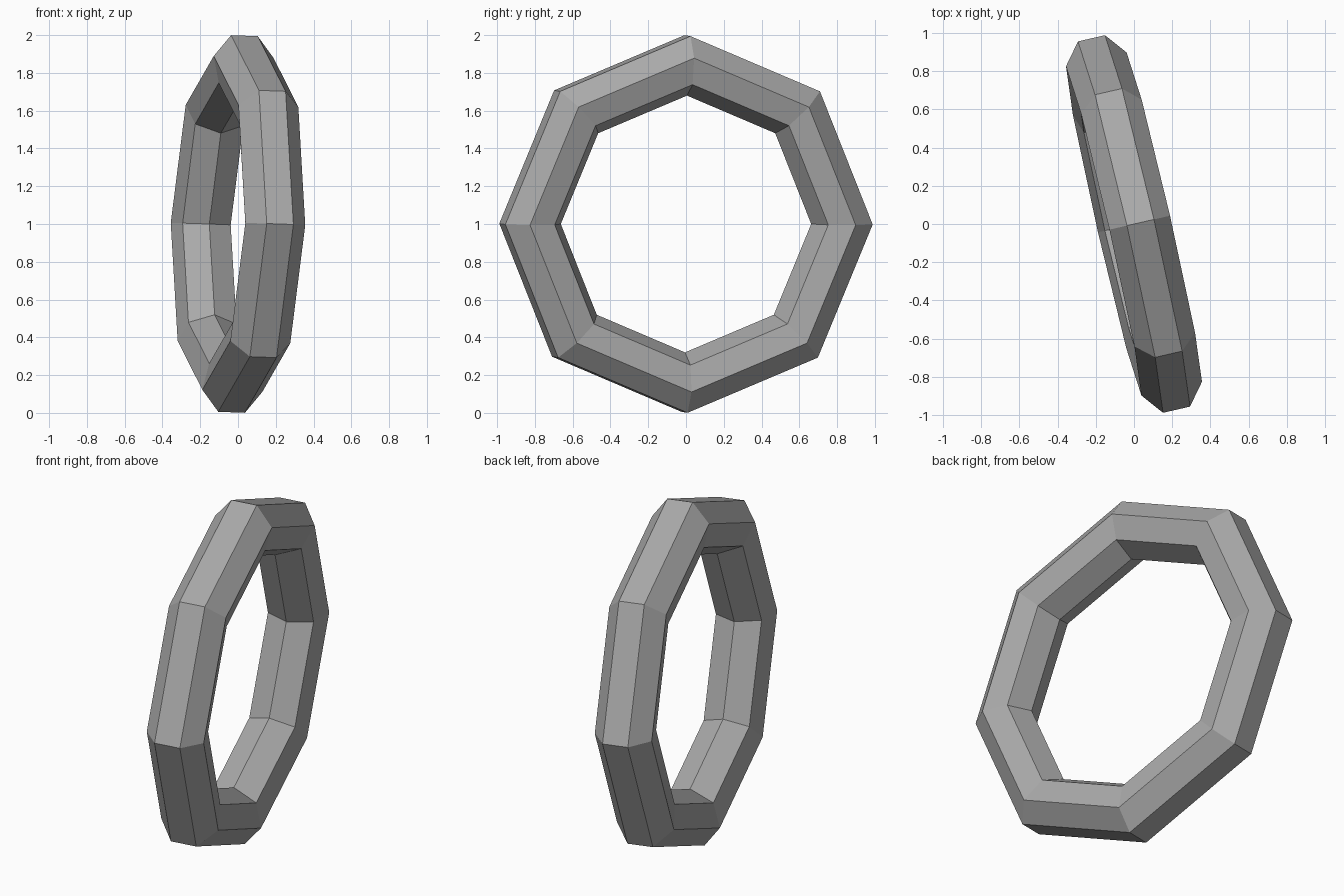
import bpy
import bmesh
from math import cos, sin, pi, radians
from mathutils import Matrix, Vector

default = bpy.data.objects.get("Cube")
if default:
    bpy.data.objects.remove(default, do_unlink=True)

RING_RADIUS, TUBE_RADIUS = 0.847, 0.167
RING_SIDES, TUBE_SIDES = 8, 7

# Plain grey material
grey = bpy.data.materials.new("plain_grey")
grey.use_nodes = True
colour = (0.4, 0.4, 0.4, 1)
grey.diffuse_color = colour
bsdf = next(n for n in grey.node_tree.nodes if n.type == "BSDF_PRINCIPLED")
bsdf.inputs["Base Color"].default_value = colour

# Seven-sided tube section, with a flat side facing outwards
bm = bmesh.new()
section = []
for i in range(TUBE_SIDES):
    a = 2 * pi * (i + 0.5) / TUBE_SIDES
    section.append(bm.verts.new((TUBE_RADIUS * sin(a), 0,
                                 RING_RADIUS + TUBE_RADIUS * cos(a))))
edges = [bm.edges.new((v, section[(i + 1) % TUBE_SIDES]))
         for i, v in enumerate(section)]

# Sweep the section around the ring's axis and close the seam
bmesh.ops.spin(bm, geom=section + edges, cent=Vector((0, 0, 0)),
               axis=Vector((1, 0, 0)), angle=2 * pi, steps=RING_SIDES)
bmesh.ops.remove_doubles(bm, verts=bm.verts[:], dist=0.001)
bmesh.ops.recalc_face_normals(bm, faces=bm.faces[:])

# Turn and lean the ring slightly, standing on the ground
pose = (Matrix.Translation((0, 0, 1)) @ Matrix.Rotation(radians(12.9), 4, "Z")
        @ Matrix.Rotation(radians(2), 4, "Y"))
bm.transform(pose)

mesh = bpy.data.meshes.new("faceted_ring")
bm.to_mesh(mesh)
bm.free()
mesh.materials.append(grey)
ring = bpy.data.objects.new("faceted_ring", mesh)
bpy.context.collection.objects.link(ring)
